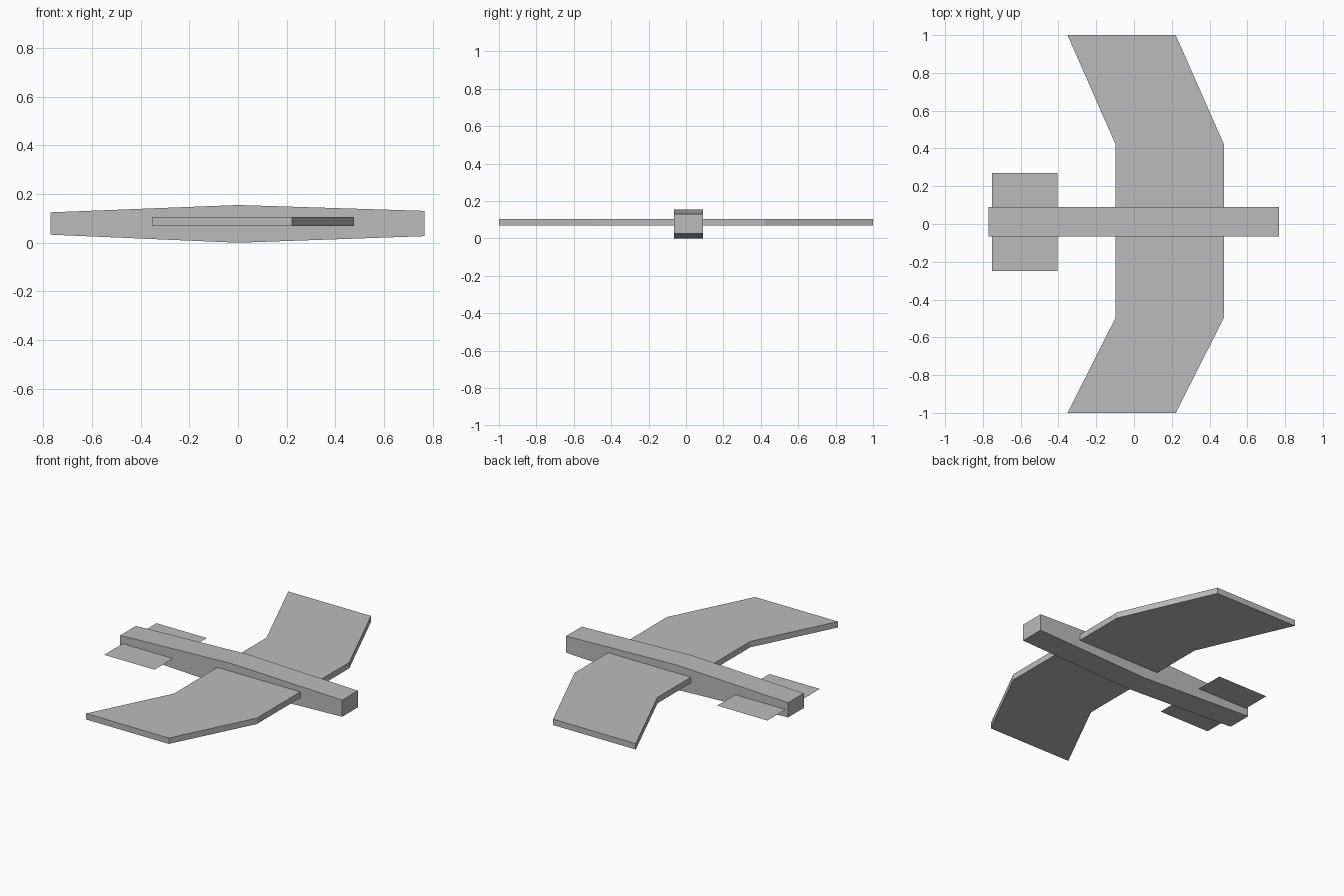
import bpy
import bmesh

if "Cube" in bpy.data.objects:
    bpy.data.objects.remove(bpy.data.objects["Cube"])

grey = bpy.data.materials.new("light grey")
grey.diffuse_color = (0.5, 0.5, 0.5, 1)
grey.use_nodes = True
grey.node_tree.nodes["Principled BSDF"].inputs["Base Color"].default_value = grey.diffuse_color


def extruded(name, outline, offset):
    """Make an object from a flat outline, pushed along offset when given."""
    bm = bmesh.new()
    face = bm.faces.new([bm.verts.new(p) for p in outline])
    if offset:
        geom = bmesh.ops.extrude_face_region(bm, geom=[face], use_keep_orig=True)["geom"]
        verts = [g for g in geom if isinstance(g, bmesh.types.BMVert)]
        bmesh.ops.translate(bm, verts=verts, vec=offset)
        bmesh.ops.recalc_face_normals(bm, faces=bm.faces[:])
    mesh = bpy.data.meshes.new(name)
    bm.to_mesh(mesh)
    bm.free()
    mesh.materials.append(grey)
    obj = bpy.data.objects.new(name, mesh)
    bpy.context.collection.objects.link(obj)
    return obj


# Fuselage: side profile, thickest in the middle
side = [(-0.77, 0.033), (0, 0), (0.767, 0.027),
        (0.767, 0.131), (0, 0.155), (-0.77, 0.125)]
extruded("fuselage", [(x, -0.065, z) for x, z in side], (0, 0.155, 0))

# Main wing: straight middle with swept tips
plan = [(-0.097, -0.495), (-0.352, -1), (0.221, -1), (0.477, -0.495),
        (0.477, 0.42), (0.221, 1), (-0.352, 1), (-0.097, 0.42)]
extruded("main_wing", [(x, y, 0.068) for x, y in plan], (0, 0, 0.037))

# Tailplane: paper-thin sheet
tail = [(-0.753, -0.248), (-0.405, -0.248), (-0.405, 0.27), (-0.753, 0.27)]
extruded("tailplane", [(x, y, 0.078) for x, y in tail], None)
